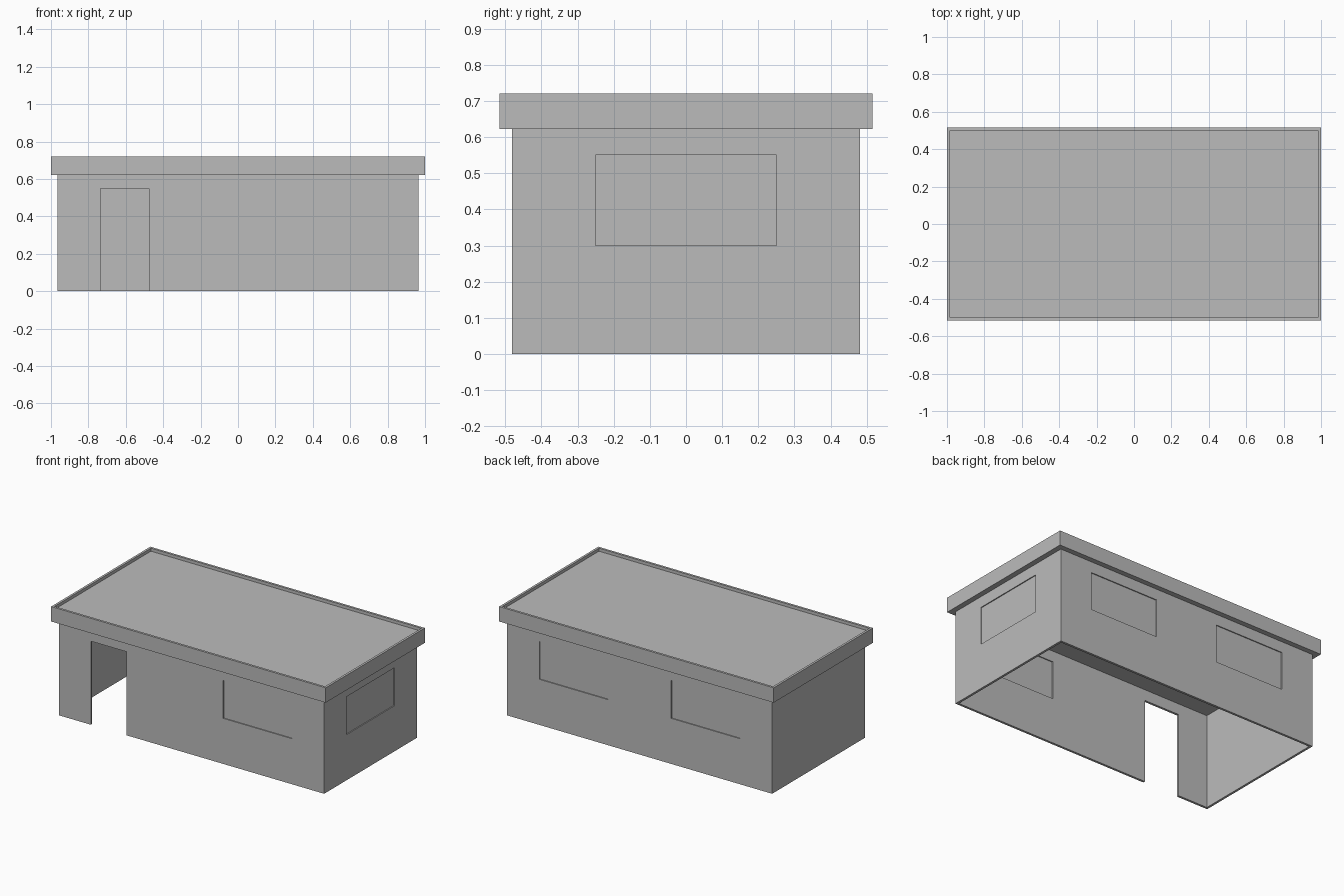
import bpy
import bmesh
from mathutils import Matrix, Vector

if "Cube" in bpy.data.objects:
    bpy.data.objects.remove(bpy.data.objects["Cube"], do_unlink=True)

grey = bpy.data.materials.new("plain_grey")
grey.use_nodes = True
colour = (0.5, 0.5, 0.5, 1)
grey.diffuse_color = colour
grey.node_tree.nodes["Principled BSDF"].inputs["Base Color"].default_value = colour

HALF_X, HALF_Y = 0.965, 0.482
WALL = 0.015
EAVES, TOP = 0.622, 0.72
SILL, HEAD = 0.30, 0.55


def box(name, low, high):
    """Axis-aligned box between two corners."""
    low, high = Vector(low), Vector(high)
    bm = bmesh.new()
    bmesh.ops.create_cube(bm, size=1)
    bmesh.ops.transform(bm, verts=bm.verts,
                        matrix=Matrix.Translation((low + high) / 2)
                        @ Matrix.Diagonal((high - low).to_4d()))
    mesh = bpy.data.meshes.new(name)
    bm.to_mesh(mesh)
    bm.free()
    mesh.materials.append(grey)
    obj = bpy.data.objects.new(name, mesh)
    bpy.context.collection.objects.link(obj)
    return obj


def cut(target, low, high):
    """Subtract a box from the target and discard the cutter."""
    cutter = box("cutter", low, high)
    cutter.hide_render = True
    mod = target.modifiers.new("opening", 'BOOLEAN')
    mod.operation = 'DIFFERENCE'
    mod.solver = 'EXACT'
    mod.object = cutter
    bpy.context.view_layer.objects.active = target
    bpy.ops.object.modifier_apply(modifier=mod.name)
    bpy.data.objects.remove(cutter, do_unlink=True)


# Hollow wall shell, open underneath
walls = box("walls", (-HALF_X, -HALF_Y, 0), (HALF_X, HALF_Y, EAVES))
cut(walls, (-HALF_X + WALL, -HALF_Y + WALL, -0.1),
    (HALF_X - WALL, HALF_Y - WALL, EAVES + 0.1))

# Doorway in the front wall
cut(walls, (-0.735, -HALF_Y - 0.1, -0.1), (-0.475, -HALF_Y + 0.1, HEAD))

# Windows along the front and back, each with a thin pane set in the wall
MID, PANE = WALL / 2, 0.001
for name, side, left, right in (("front_window", -1, 0.23, 0.73),
                                ("back_left_window", 1, 0.23, 0.73),
                                ("back_right_window", 1, -0.73, -0.23)):
    y = side * (HALF_Y - MID)
    cut(walls, (left, y - 0.1, SILL), (right, y + 0.1, HEAD))
    box(name, (left, y - PANE, SILL), (right, y + PANE, HEAD))

# Single window in the end wall
x = HALF_X - MID
cut(walls, (x - 0.1, -0.25, SILL), (x + 0.1, 0.25, HEAD))
box("end_window", (x - PANE, -0.25, SILL), (x + PANE, 0.25, HEAD))

# Overhanging flat roof with a low parapet rim
roof = box("roof", (-1, -0.516, EAVES), (1, 0.516, TOP))
cut(roof, (-1 + WALL, -0.516 + WALL, TOP - 0.02),
    (1 - WALL, 0.516 - WALL, TOP + 0.1))
